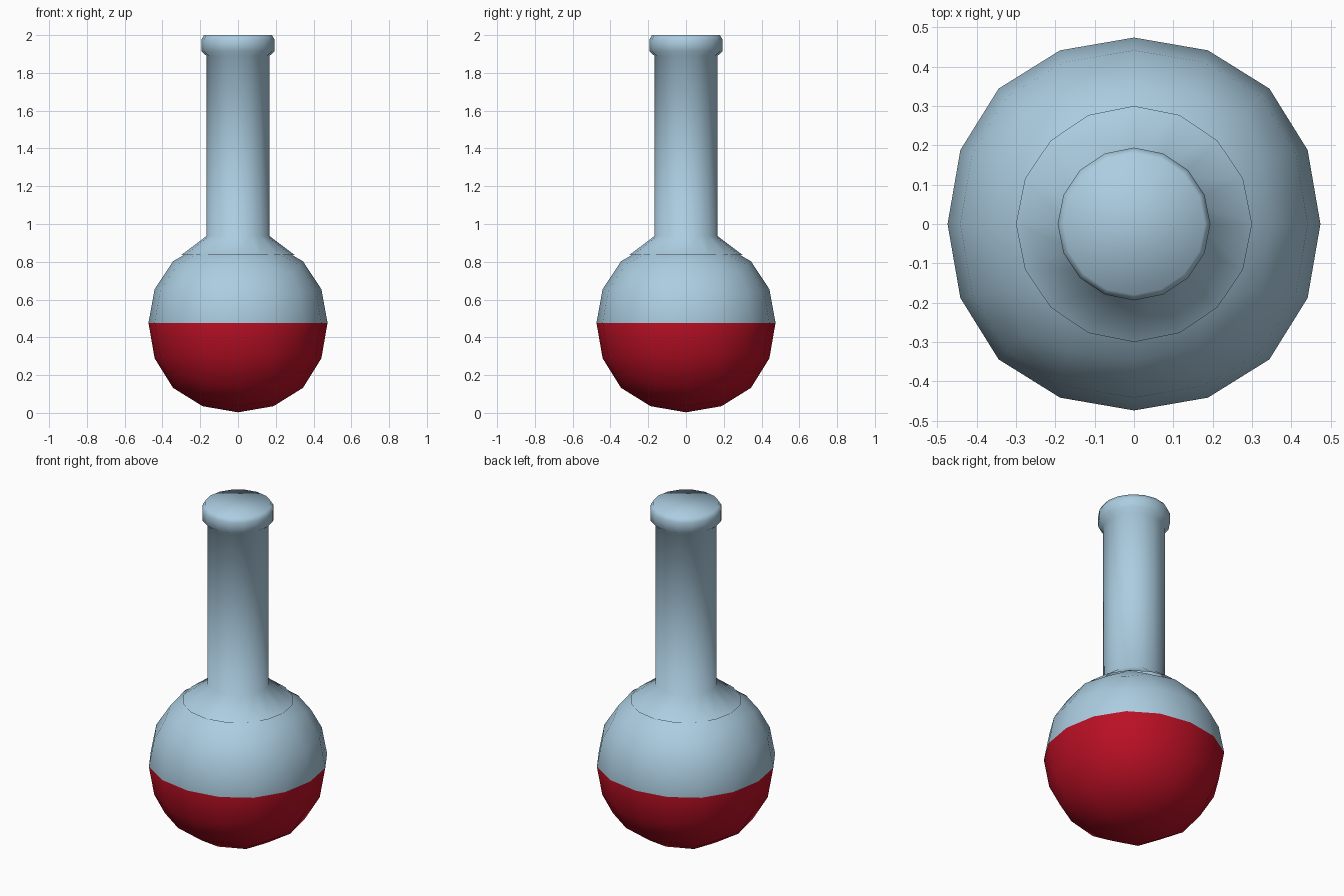
import bpy, bmesh, math

if "Cube" in bpy.data.objects:
    bpy.data.objects.remove(bpy.data.objects["Cube"])

RADIUS, EQUATOR, TOP_SQUASH = 0.474, 0.477, 0.945


def material(name, colour):
    m = bpy.data.materials.new(name)
    m.diffuse_color = (*colour, 1)
    m.use_nodes = True
    m.node_tree.nodes["Principled BSDF"].inputs["Base Color"].default_value = m.diffuse_color
    return m


glass = material("pale_blue_glass", (0.41, 0.61, 0.75))
liquid = material("red_liquid", (0.49, 0.005, 0.018))


def add_object(name, bm, mats):
    for f in bm.faces:
        f.smooth = True
    mesh = bpy.data.meshes.new(name)
    bm.to_mesh(mesh)
    bm.free()
    for m in mats:
        mesh.materials.append(m)
    ob = bpy.data.objects.new(name, mesh)
    bpy.context.collection.objects.link(ob)
    return ob


# Round bulb: a cube rounded by two levels of subdivision
bm = bmesh.new()
bmesh.ops.create_cube(bm, size=1)
bulb = add_object("bulb", bm, [glass, liquid])
bulb.modifiers.new("round", 'SUBSURF').levels = 2
bpy.context.view_layer.update()
bm = bmesh.new()
bm.from_object(bulb, bpy.context.evaluated_depsgraph_get())
bulb.modifiers.clear()
scale = RADIUS / max(v.co.z for v in bm.verts)
for v in bm.verts:
    v.co *= scale
    if v.co.z > 0:
        v.co.z *= TOP_SQUASH
    v.co.z += EQUATOR
bm.normal_update()
# Liquid fills the lower half
for f in bm.faces:
    f.smooth = True
    f.material_index = 1 if f.calc_center_median().z < EQUATOR else 0
bm.to_mesh(bulb.data)
bm.free()

# Neck with shoulder, rolled lip and closed top, revolved in 16 sides
profile = [(0.30, 0.836), (0.167, 0.936), (0.167, 1.89), (0.194, 1.915),
           (0.194, 1.975), (0.18, 2.0)]
bm = bmesh.new()
rings = [[bm.verts.new((r * math.cos(i * math.pi / 8), r * math.sin(i * math.pi / 8), z))
          for i in range(16)] for r, z in profile]
for a, b in zip(rings, rings[1:]):
    for i in range(16):
        j = (i + 1) % 16
        bm.faces.new((a[i], a[j], b[j], b[i]))
bm.faces.new(rings[-1])
bm.normal_update()
add_object("neck", bm, [glass])
